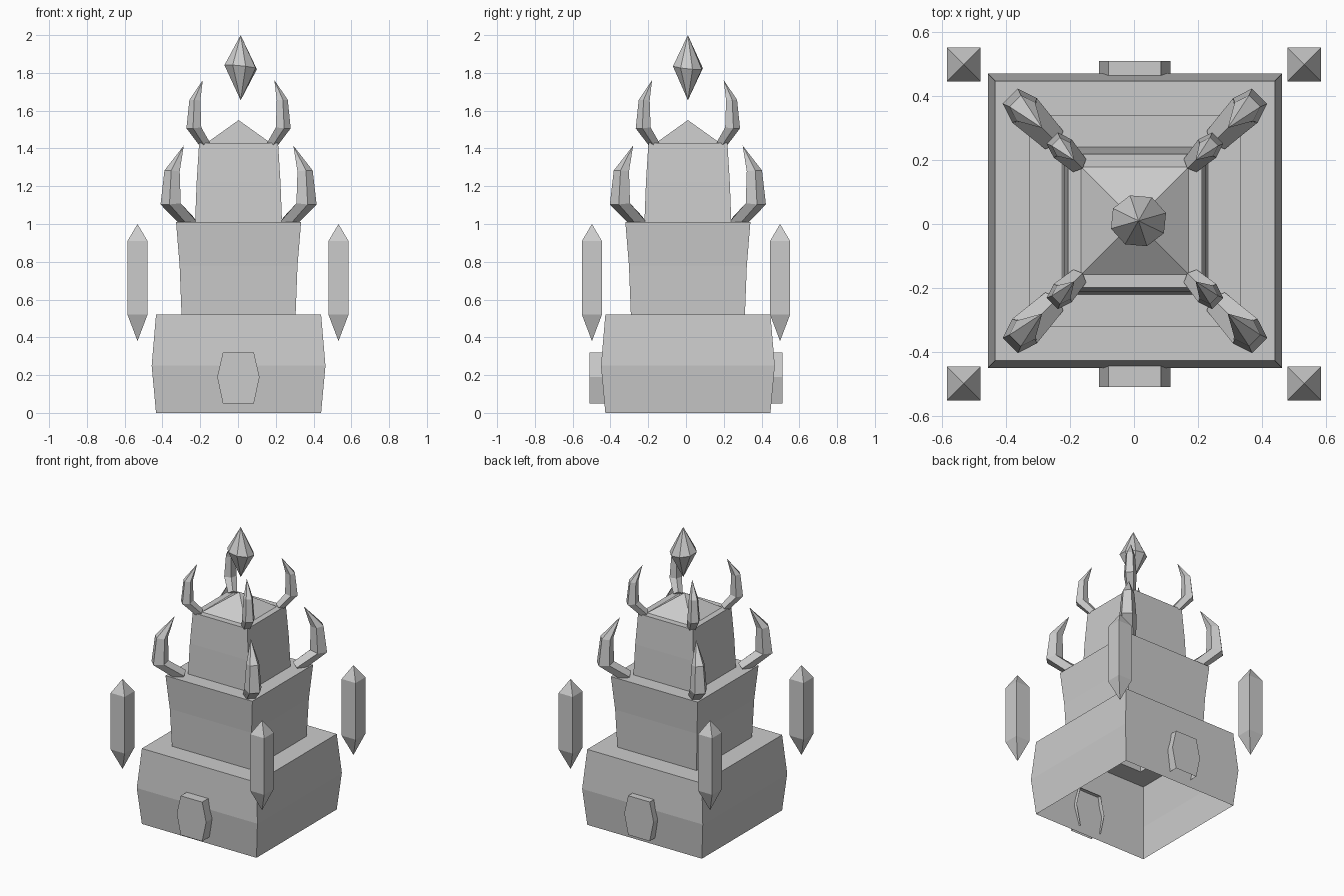
import bpy, bmesh, math
from mathutils import Vector

cube = bpy.data.objects.get("Cube")
if cube:
    bpy.data.objects.remove(cube, do_unlink=True)

stone = bpy.data.materials.new("grey stone")
stone.use_nodes = True
colour = (0.6, 0.6, 0.6, 1)
stone.diffuse_color = colour
stone.node_tree.nodes["Principled BSDF"].inputs["Base Color"].default_value = colour

CENTRE = Vector((0.003, 0.01, 0))


def make_object(name, bm, offset=CENTRE):
    bmesh.ops.remove_doubles(bm, verts=bm.verts, dist=1e-5)
    bmesh.ops.recalc_face_normals(bm, faces=bm.faces)
    mesh = bpy.data.meshes.new(name)
    bm.to_mesh(mesh)
    bm.free()
    mesh.materials.append(stone)
    obj = bpy.data.objects.new(name, mesh)
    obj.location = offset
    bpy.context.collection.objects.link(obj)
    return obj


def loft(rings, cap_start=False):
    """Join rings of points; a one-point ring makes a tip."""
    bm = bmesh.new()
    loops = [[bm.verts.new(p) for p in ring] for ring in rings]
    for a, b in zip(loops, loops[1:]):
        n = max(len(a), len(b))
        for i in range(n):
            j = (i + 1) % n
            if len(a) == 1:
                bm.faces.new((a[0], b[j], b[i]))
            elif len(b) == 1:
                bm.faces.new((a[i], a[j], b[0]))
            else:
                bm.faces.new((a[i], a[j], b[j], b[i]))
    if cap_start:
        bm.faces.new(loops[0])
    return bm


def square(half, z):
    if half == 0:
        return [(0, 0, z)]
    return [(sx * half, sy * half, z) for sx, sy in ((-1, -1), (1, -1), (1, 1), (-1, 1))]


# Hollow tower: three tiers with ledges and a low pyramid roof, open underneath
tower = [(0.437, 0), (0.46, 0.25), (0.437, 0.52), (0.302, 0.52), (0.312, 0.78),
         (0.331, 1.01), (0.23, 1.01), (0.222, 1.22), (0.209, 1.43),
         (0.168, 1.43), (0, 1.55)]
make_object("tower_shell", loft([square(h, z) for h, z in tower]))

# Floating square crystals at the four corners
crystal = [(0, 0.38), (0.053, 0.52), (0.053, 0.91), (0, 1.0)]
for sx in (-1, 1):
    for sy in (-1, 1):
        make_object("corner_crystal", loft([square(h, z) for h, z in crystal]),
                    Vector((sx * 0.532, sy * 0.498, 0)))

# Floating gem above the roof, its belt slightly tilted
belt = []
for k in range(8):
    a = math.tau * k / 8 + 0.3
    x, y = 0.09 * math.cos(a), 0.083 * math.sin(a)
    belt.append((x, y, 1.83 - 0.1 * x - 0.1 * y))
make_object("top_gem", loft([[(0, 0, 1.655)], belt, [(0, 0, 2.0)]]),
            Vector((0.014, 0.01, 0)))


# Curved horns: pentagonal sections along a path in the diagonal plane
def horn(name, path, angle):
    out = Vector((math.cos(angle), math.sin(angle), 0))
    side = Vector((-out.y, out.x, 0))
    up = Vector((0, 0, 1))
    rings = []
    for r, z, size, tilt in path:
        centre = out * r + up * z
        across = out * math.cos(tilt) - up * math.sin(tilt)
        if size == 0:
            rings.append([centre])
            continue
        rings.append([centre + size * (across * -math.cos(a) + side * math.sin(a))
                      for a in (math.tau * k / 5 for k in range(5))])
    make_object(name, loft(rings, cap_start=True))


lower = [(0.365, 1.005, 0.042, 0.9), (0.505, 1.108, 0.057, 0.1),
         (0.495, 1.28, 0.043, -0.1), (0.41, 1.415, 0, 0)]
upper = [(0.25, 1.425, 0.03, 0.9), (0.332, 1.51, 0.042, 0.1),
         (0.325, 1.655, 0.031, -0.1), (0.268, 1.762, 0, 0)]
for quarter in range(4):
    angle = math.pi / 4 + quarter * math.pi / 2
    horn("lower_horn", lower, angle)
    horn("upper_horn", upper, angle)

# Raised six-sided door panels, front and back, open behind and below
outline = [(-0.082, 0.05), (-0.112, 0.19), (-0.082, 0.32),
           (0.082, 0.32), (0.112, 0.19), (0.082, 0.05)]
for name, sy in (("front_door", -1), ("back_door", 1)):
    bm = bmesh.new()
    face = [bm.verts.new((x, sy * 0.51, z)) for x, z in outline]
    back = [bm.verts.new((x, sy * 0.42, z)) for x, z in outline]
    bm.faces.new(face)
    for i in range(len(outline) - 1):
        bm.faces.new((face[i], face[i + 1], back[i + 1], back[i]))
    make_object(name, bm, Vector((0.002, 0, 0)))
